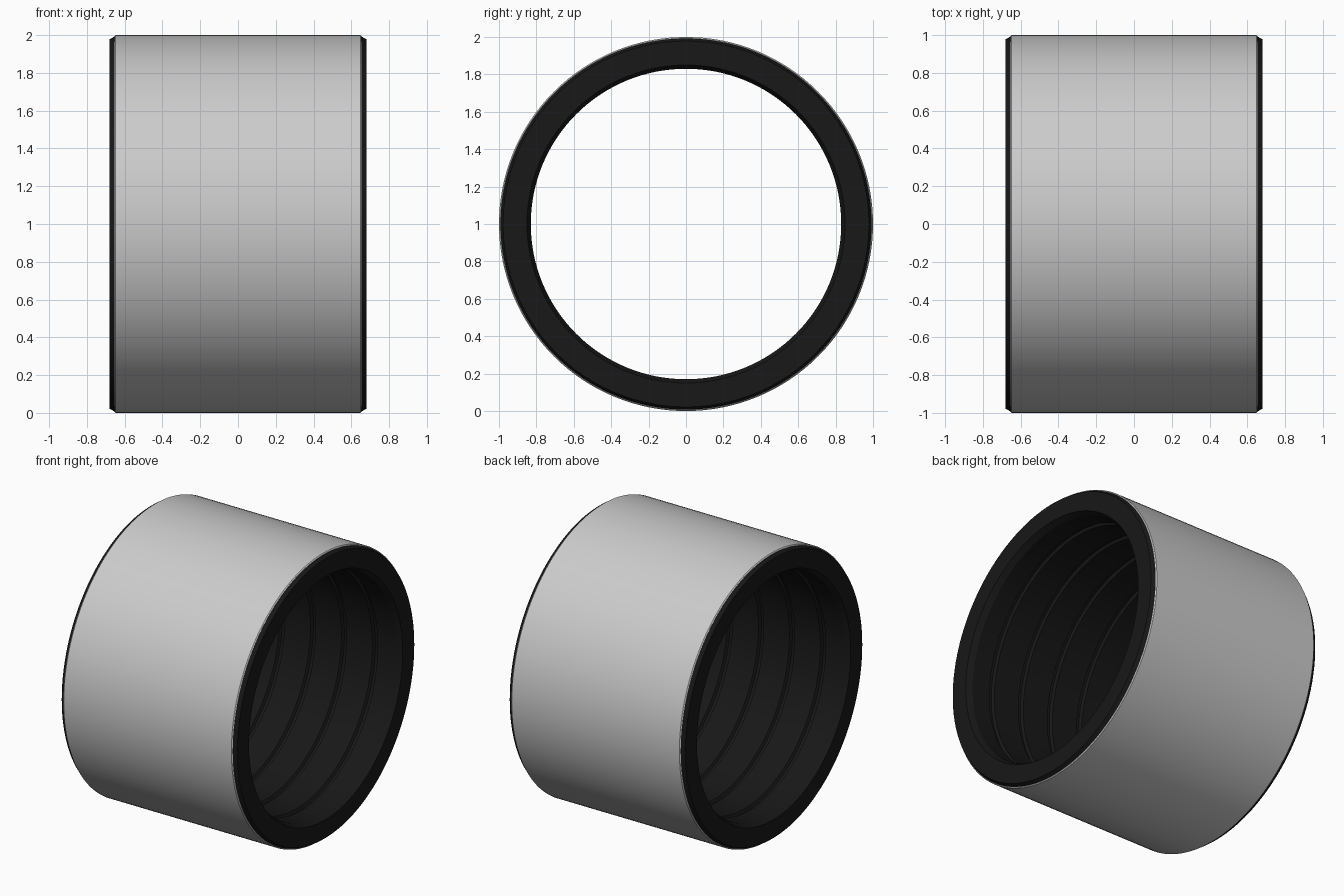
import bpy, bmesh, math

if "Cube" in bpy.data.objects:
    bpy.data.objects.remove(bpy.data.objects["Cube"])

SEGMENTS = 128


def lathe(name, profile, color=None):
    """Spin a closed (x, radius) profile around the x axis, centred at z = 1."""
    bm = bmesh.new()
    rings = []
    for i in range(SEGMENTS):
        a = 2 * math.pi * i / SEGMENTS
        rings.append([bm.verts.new((x, r * math.sin(a), 1 + r * math.cos(a)))
                      for x, r in profile])
    n = len(profile)
    for i, ring in enumerate(rings):
        nxt = rings[(i + 1) % SEGMENTS]
        for j in range(n):
            k = (j + 1) % n
            bm.faces.new((ring[j], ring[k], nxt[k], nxt[j]))
    bmesh.ops.recalc_face_normals(bm, faces=bm.faces)
    mesh = bpy.data.meshes.new(name)
    bm.to_mesh(mesh)
    bm.free()
    obj = bpy.data.objects.new(name, mesh)
    bpy.context.collection.objects.link(obj)
    if color:
        mat = bpy.data.materials.new(name + "_material")
        mat.diffuse_color = color
        mat.use_nodes = True
        mat.node_tree.nodes["Principled BSDF"].inputs["Base Color"].default_value = mat.diffuse_color
        mesh.materials.append(mat)
    bpy.ops.object.select_all(action='DESELECT')
    obj.select_set(True)
    bpy.context.view_layer.objects.active = obj
    bpy.ops.object.shade_smooth_by_angle(angle=math.radians(25))
    return obj


# Smooth metal outer sleeve
half = 0.655
sleeve = [(-half, 0.95), (-half, 0.994), (-half + 0.006, 1.0),
          (half - 0.006, 1.0), (half, 0.994), (half, 0.95)]
lathe("outer_sleeve", sleeve)

# Dark liner: bevelled end flanges around the sleeve seat
end = 0.68
outside = [(-end, 0.978), (-half, 0.992), (-half, 0.95),
           (half, 0.95), (half, 0.992), (end, 0.978)]

# Bore with countersunk lips and five evenly spaced shallow grooves
bore_r, groove_w, depth = 0.83, 0.02, 0.018
bore = [(end, 0.85), (end - 0.04, bore_r)]
for i in range(5):
    x = 0.48 - 0.24 * i
    bore += [(x + groove_w, bore_r), (x + groove_w / 2, bore_r + depth),
             (x - groove_w / 2, bore_r + depth), (x - groove_w, bore_r)]
bore += [(-end + 0.04, bore_r), (-end, 0.85)]
lathe("grooved_liner", outside + bore, (0.009, 0.009, 0.009, 1))
